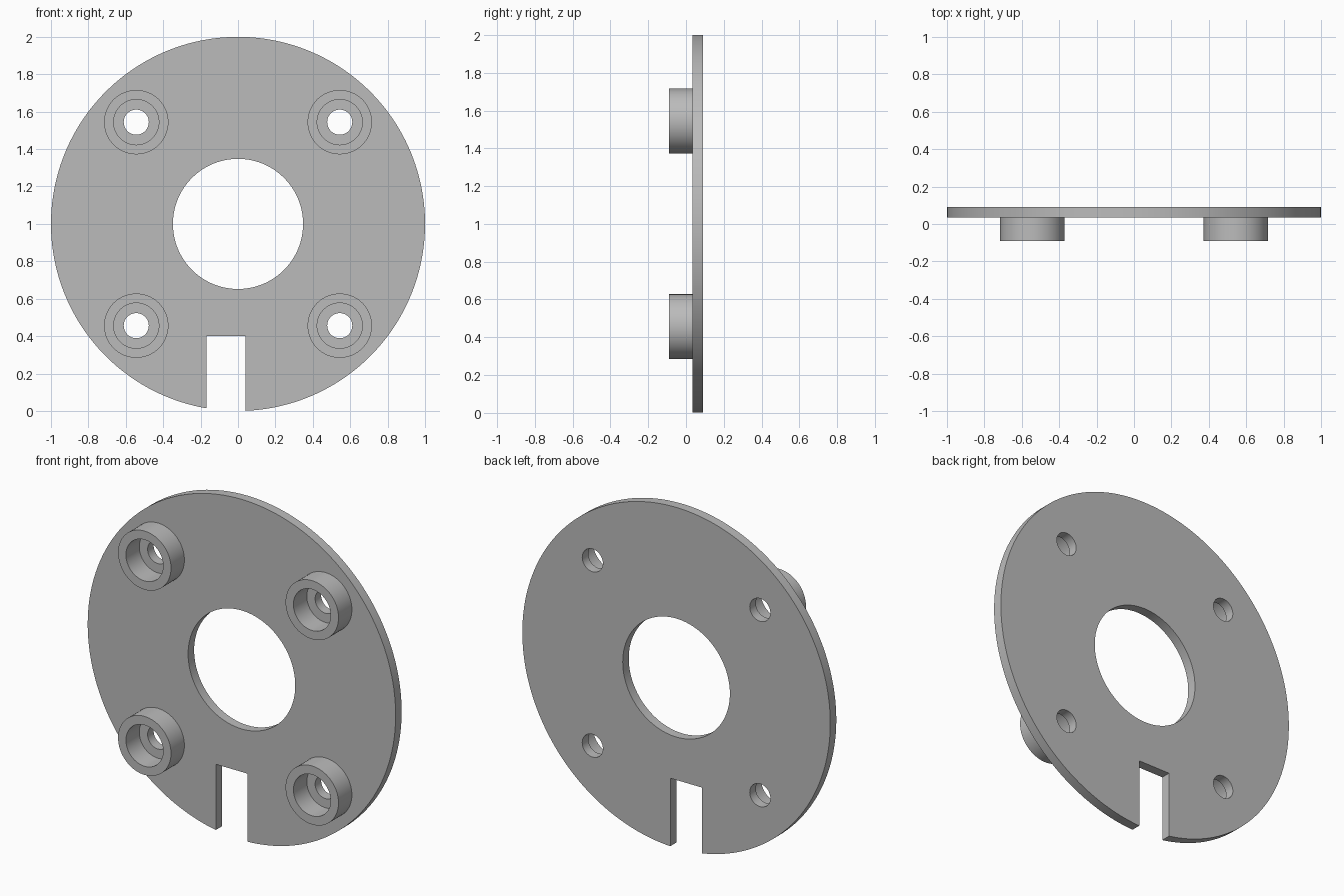
import bpy, bmesh, math

if "Cube" in bpy.data.objects:
    bpy.data.objects.remove(bpy.data.objects["Cube"])

R, CZ = 1.0, 1.0            # disc radius and centre height
Y_FRONT, Y_PLATE, Y_BACK = -0.09, 0.034, 0.09
OFF = 0.544                 # boss offset from the disc centre in x and z

grey = bpy.data.materials.new("plain_grey")
grey.diffuse_color = (0.5, 0.5, 0.5, 1)
grey.use_nodes = True
grey.node_tree.nodes["Principled BSDF"].inputs["Base Color"].default_value = grey.diffuse_color


def circle(cx, cz, r, n):
    return [(cx + r * math.cos(2 * math.pi * i / n),
             cz + r * math.sin(2 * math.pi * i / n)) for i in range(n)]


def extrude_profile(name, loops, y0, y1):
    """Fill nested x/z outlines (inner ones become holes) and extrude from y0 to y1."""
    cu = bpy.data.curves.new(name + "_profile", 'CURVE')
    cu.dimensions = '2D'
    cu.fill_mode = 'BOTH'
    cu.extrude = (y1 - y0) / 2
    for pts in loops:
        s = cu.splines.new('POLY')
        s.points.add(len(pts) - 1)
        for p, (x, z) in zip(s.points, pts):
            p.co = (x, z, 0, 1)
        s.use_cyclic_u = True
    tmp = bpy.data.objects.new(name + "_tmp", cu)
    bpy.context.scene.collection.objects.link(tmp)
    dg = bpy.context.evaluated_depsgraph_get()
    me = bpy.data.meshes.new_from_object(tmp.evaluated_get(dg))
    bpy.data.objects.remove(tmp)
    bpy.data.curves.remove(cu)

    bm = bmesh.new()
    bm.from_mesh(me)
    for v in bm.verts:      # stand the profile upright
        x, z, d = v.co
        v.co = (x, (y0 + y1) / 2 - d, z)
    bmesh.ops.remove_doubles(bm, verts=bm.verts, dist=1e-5)
    bmesh.ops.recalc_face_normals(bm, faces=bm.faces)
    for f in bm.faces:
        f.smooth = True
        f.material_index = 0
    for e in bm.edges:      # keep the rims crisp
        e.smooth = e.calc_face_angle(3.0) < math.radians(30)
    bm.to_mesh(me)
    bm.free()
    me.name = name
    me.materials.clear()
    me.materials.append(grey)
    ob = bpy.data.objects.new(name, me)
    bpy.context.scene.collection.objects.link(ob)
    return ob


# Disc outline with the off-centre slot at the bottom
x_left, x_right, slot_top = -0.168, 0.039, 0.40
a0 = -math.acos(x_right / R)
a1 = 2 * math.pi - math.acos(x_left / R)
N = 180
outline = [(R * math.cos(a0 + (a1 - a0) * i / N),
            CZ + R * math.sin(a0 + (a1 - a0) * i / N)) for i in range(N + 1)]
outline += [(x_left, slot_top), (x_right, slot_top)]

centres = [(sx * OFF, CZ + sz * OFF) for sx in (-1, 1) for sz in (-1, 1)]

# Plate with the central bore and four screw holes
holes = [circle(x, z, 0.067, 48) for x, z in centres]
extrude_profile("plate", [outline, circle(0, CZ, 0.348, 96)] + holes, Y_PLATE, Y_BACK)

# Counterbored bosses on the front
for i, (x, z) in enumerate(centres):
    extrude_profile(f"boss_{i + 1}",
                    [circle(x, z, 0.172, 64), circle(x, z, 0.121, 64)],
                    Y_FRONT, Y_PLATE)
